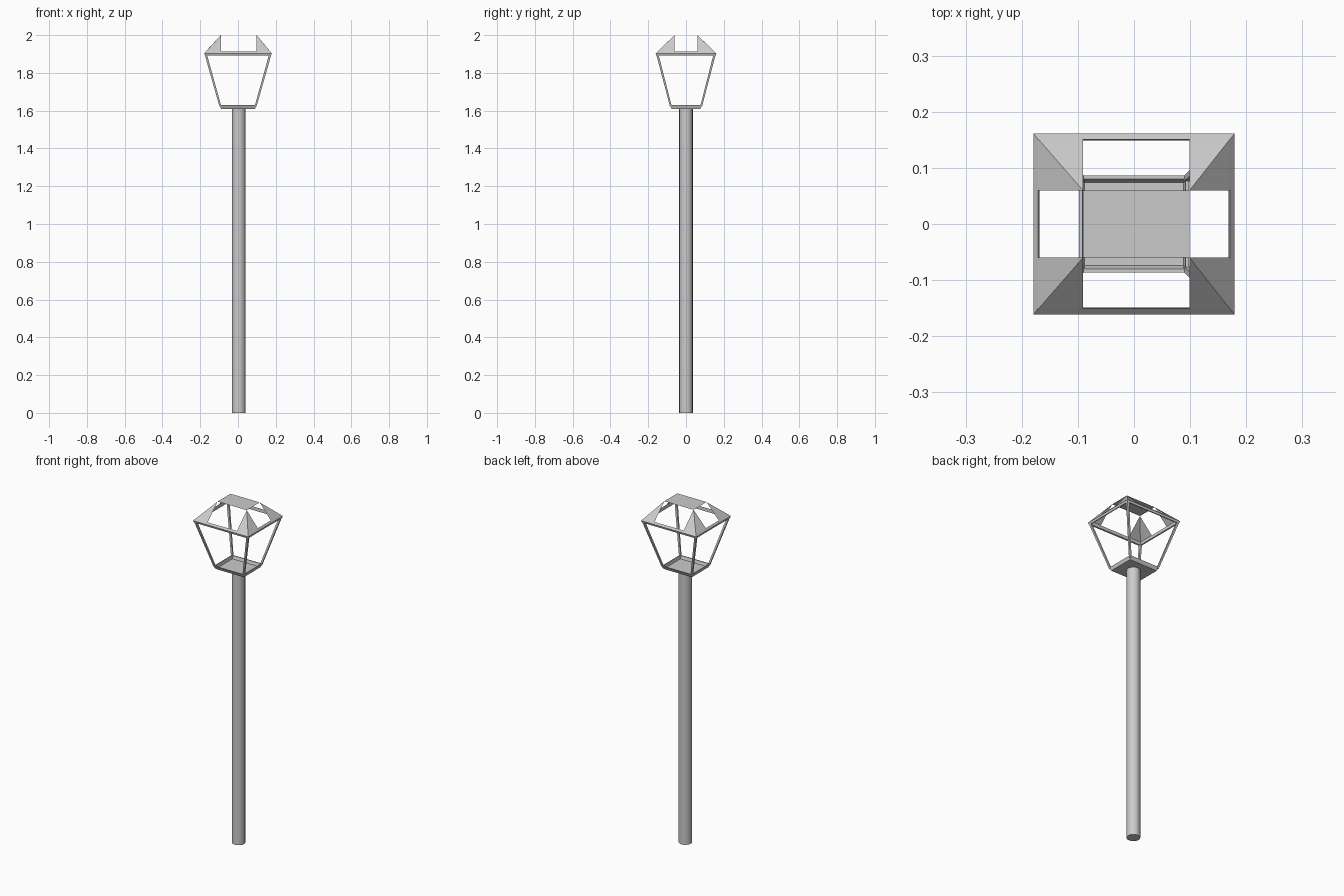
import bpy, bmesh
from mathutils import Vector

if "Cube" in bpy.data.objects:
    bpy.data.objects.remove(bpy.data.objects["Cube"])


def make(name, verts, faces, flip_check=False):
    mesh = bpy.data.meshes.new(name)
    mesh.from_pydata(verts, [], faces)
    if flip_check:
        bm = bmesh.new()
        bm.from_mesh(mesh)
        bmesh.ops.recalc_face_normals(bm, faces=bm.faces)
        bm.to_mesh(mesh)
        bm.free()
    obj = bpy.data.objects.new(name, mesh)
    bpy.context.collection.objects.link(obj)
    return obj


CORNERS = [(-1, -1), (1, -1), (1, 1), (-1, 1)]


def rect(hx, hy, z):
    return [(sx * hx, sy * hy, z) for sx, sy in CORNERS]


def side_faces(a, b):
    # four quads joining two rectangular loops that start at a and b
    return [(a + i, a + (i + 1) % 4, b + (i + 1) % 4, b + i) for i in range(4)]


# round pole
bpy.ops.mesh.primitive_cylinder_add(vertices=16, radius=0.036, depth=1.612,
                                    location=(0.004, 0, 0.806))
pole = bpy.context.object
pole.name = "pole"
bpy.ops.object.shade_smooth_by_angle()

# shallow flared tray with an open top
verts = (rect(0.091, 0.076, 1.610) + rect(0.098, 0.086, 1.630)
         + rect(0.092, 0.080, 1.630) + rect(0.088, 0.074, 1.613))
make("lantern_tray", verts,
     [(3, 2, 1, 0), (12, 13, 14, 15)]
     + side_faces(0, 4) + side_faces(4, 8) + side_faces(8, 12), True)

# upper rim: a rectangular frame with a sloped top
verts = (rect(0.179, 0.161, 1.903) + rect(0.171, 0.151, 1.913)
         + rect(0.168, 0.149, 1.893) + rect(0.175, 0.157, 1.891))
make("upper_rim", verts,
     side_faces(0, 4) + side_faces(4, 8) + side_faces(8, 12) + side_faces(12, 0), True)

# four slanted corner struts
for n, (sx, sy) in enumerate(CORNERS):
    verts = []
    for x, y, z, w in ((0.098, 0.085, 1.622, 0.010), (0.176, 0.157, 1.896, 0.012)):
        verts += [(sx * x, sy * y, z), (sx * (x - w), sy * y, z),
                  (sx * (x - w), sy * (y - w), z), (sx * x, sy * (y - w), z)]
    make(f"corner_strut_{n + 1}", verts,
         [(0, 1, 2, 3), (4, 5, 6, 7)] + side_faces(0, 4), True)

# flat roof cap
cx, hx, hy = 0.004, 0.095, 0.060
make("roof_cap", [(x + cx, y, z) for x, y, z in rect(hx, hy, 2.0)], [(0, 1, 2, 3)])

# four sloped roof panels, one at each corner, leaving the sides open
for n, (sx, sy) in enumerate(CORNERS):
    px = cx + sx * hx
    verts = [(sx * 0.178, sy * 0.160, 1.904), (px, sy * 0.151, 1.913),
             (px, sy * hy, 2.0), (sx * 0.171, sy * hy, 1.913)]
    panel = make(f"roof_panel_{n + 1}", verts, [(0, 1, 2), (0, 2, 3)])
    for p in panel.data.polygons:
        if p.normal.z < 0:
            p.flip()
